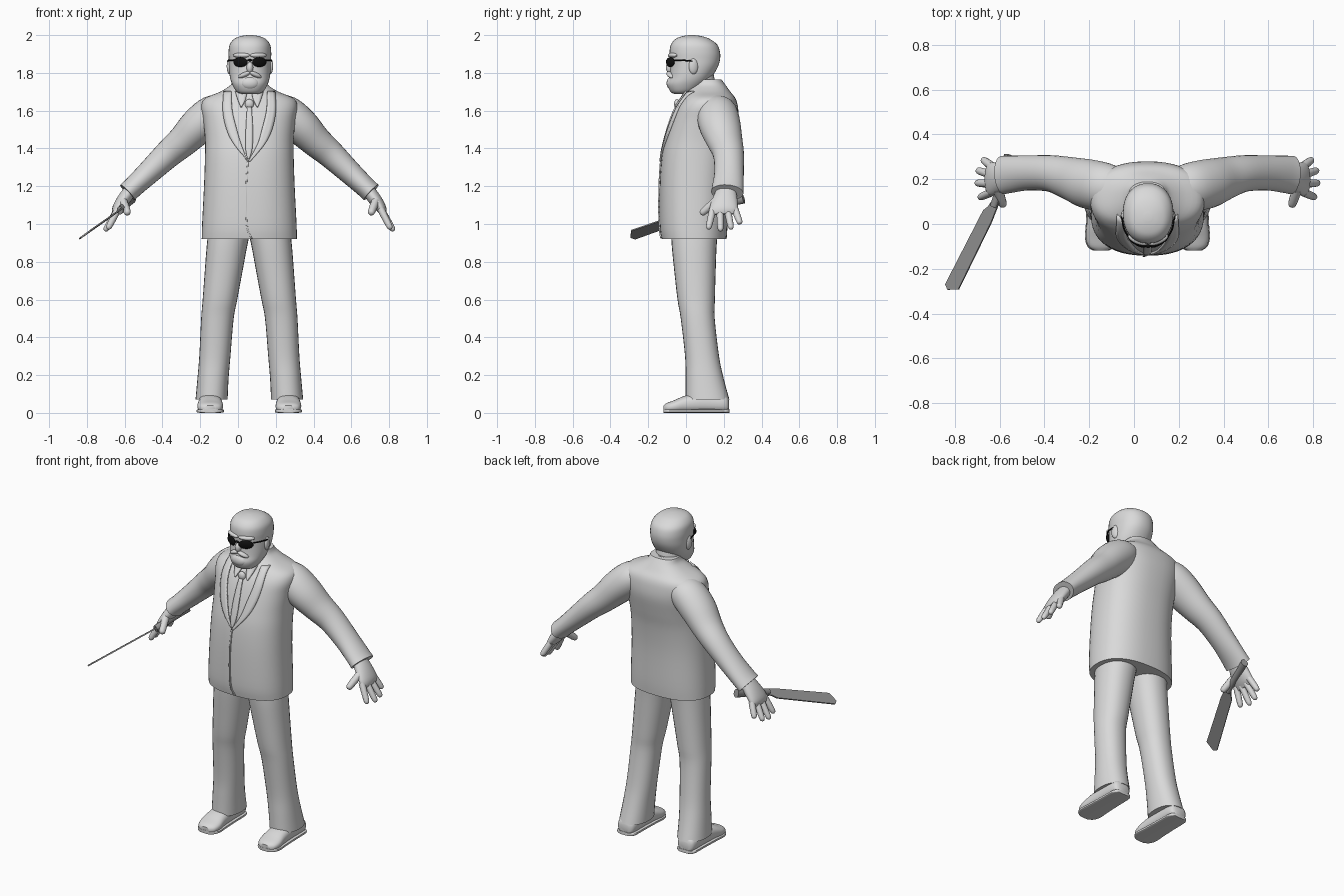
import bpy, bmesh, math
from mathutils import Vector, Matrix

if "Cube" in bpy.data.objects:
    bpy.data.objects.remove(bpy.data.objects["Cube"])

CX = 0.06  # body centre line


def material(name, v):
    m = bpy.data.materials.new(name)
    m.diffuse_color = (v, v, v, 1)
    m.use_nodes = True
    m.node_tree.nodes["Principled BSDF"].inputs["Base Color"].default_value = m.diffuse_color
    return m


GREY = material("light grey", 0.7)
STEEL = material("dark steel", 0.3)
BLACK = material("black", 0.005)


def finish(bm, name, mat, angle=40):
    bmesh.ops.recalc_face_normals(bm, faces=bm.faces)
    me = bpy.data.meshes.new(name)
    bm.to_mesh(me)
    bm.free()
    me.materials.append(mat)
    me.shade_smooth()
    me.set_sharp_from_angle(angle=math.radians(angle))
    ob = bpy.data.objects.new(name, me)
    bpy.context.collection.objects.link(ob)
    return ob


def dense(rows, n=4):
    """Catmull-Rom interpolation between table rows."""
    out = []
    for i in range(len(rows) - 1):
        a, b, c, d = (rows[min(max(i + k, 0), len(rows) - 1)] for k in (-1, 0, 1, 2))
        for j in range(n):
            t = j / n
            out.append([0.5 * (2 * q + (r - p) * t + (2 * p - 5 * q + 4 * r - s) * t * t
                               + (3 * q - p - 3 * r + s) * t ** 3)
                        for p, q, r, s in zip(a, b, c, d)])
    return out + [list(rows[-1])]


def tube(name, rows, side, mat=GREY, axis=None, power=2.0, seg=28, sub=4, floor=None):
    """Loft of rows (x, y, z, radius along side, radius across)."""
    rows = dense(rows, sub)
    pts = [Vector(r[:3]) for r in rows]
    bm = bmesh.new()
    rings = []
    for i, r in enumerate(rows):
        d = Vector(axis) if axis else pts[min(i + 1, len(pts) - 1)] - pts[max(i - 1, 0)]
        d.normalize()
        n = d.cross(Vector(side)).normalized()
        s = n.cross(d)
        ring = []
        for k in range(seg):
            a = 2 * math.pi * k / seg
            c, e = math.cos(a), math.sin(a)
            c = math.copysign(abs(c) ** (2 / power), c)
            e = math.copysign(abs(e) ** (2 / power), e)
            p = pts[i] + s * c * r[3] + n * e * r[4]
            if floor is not None:
                p.z = max(p.z, floor)
            ring.append(bm.verts.new(p))
        rings.append(ring)
    for a, b in zip(rings, rings[1:]):
        for k in range(seg):
            bm.faces.new((a[k], a[(k + 1) % seg], b[(k + 1) % seg], b[k]))
    bm.faces.new(rings[0])
    bm.faces.new(rings[-1])
    return finish(bm, name, mat)


def upright(name, rows, x, **kw):
    """Vertical loft of rows (z, half width, front y, back y)."""
    return tube(name, [(x, (f + b) / 2, z, (b - f) / 2, w) for z, w, f, b in rows],
                (0, 1, 0), axis=(0, 0, 1), **kw)


def blob(name, loc, size, mat=GREY, turn=0, tilt=0):
    bm = bmesh.new()
    bmesh.ops.create_uvsphere(bm, u_segments=20, v_segments=12, radius=1)
    m = (Matrix.Translation(loc) @ Matrix.Rotation(turn, 4, 'Z')
         @ Matrix.Rotation(tilt, 4, 'Y') @ Matrix.Diagonal((*size, 1)))
    bmesh.ops.transform(bm, matrix=m, verts=bm.verts)
    return finish(bm, name, mat)


# jacket body
JACKET = [(.92, .252, -.13, .215), (1.0, .25, -.14, .22), (1.2, .24, -.14, .225),
          (1.35, .235, -.13, .24), (1.45, .235, -.11, .26), (1.55, .245, -.08, .278),
          (1.62, .255, -.05, .275), (1.665, .235, -.02, .262), (1.70, .155, 0, .235),
          (1.735, .10, .03, .21), (1.765, .085, .05, .188)]
upright("jacket", JACKET, CX, power=2.4, seg=48)
FINE = dense(JACKET)


def front_y(dx, z):
    for a, b in zip(FINE, FINE[1:]):
        if a[0] <= z <= b[0]:
            t = (z - a[0]) / (b[0] - a[0])
            _, w, f, k = [p + (q - p) * t for p, q in zip(a, b)]
            u = min(abs(dx) / w, 0.99)
            return (f + k) / 2 - (k - f) / 2 * (1 - u ** 2.4) ** (1 / 2.4)
    return 0


def strip(name, rows, off=.004, thick=.01):
    """Cloth plate of rows (z, left dx, right dx) lying on the jacket front."""
    bm = bmesh.new()
    grid = []
    for z, a, b in dense(rows, 5):
        line = []
        for k in range(4):
            dx = a + (b - a) * k / 3
            line.append(bm.verts.new((CX + dx, front_y(dx, z) - off, z)))
        grid.append(line)
    for p, q in zip(grid, grid[1:]):
        for k in range(3):
            bm.faces.new((p[k], p[k + 1], q[k + 1], q[k]))
    mod = finish(bm, name, GREY).modifiers.new("thickness", 'SOLIDIFY')
    mod.thickness = thick
    mod.offset = 0


# tie and jacket closing edge
strip("tie", [(1.62, -.012, .012), (1.5, -.019, .019), (1.4, -.02, .016), (1.345, -.01, .0)])
blob("tie_knot", (CX, front_y(0, 1.635) - .006, 1.635), (.024, .016, .026))
strip("jacket_edge", [(1.33, -.012, -.004), (1.2, -.02, -.012), (1.05, -.02, -.012),
                      (.97, -.013, -.005), (.925, .008, .016)], off=.002, thick=.008)

# collar and neck
tube("neck", [(CX, .09, 1.66, .08, .078), (CX, .06, 1.82, .08, .08)], (0, 1, 0))
tube("shirt_collar", [(CX, .085, 1.655, .10, .10), (CX, .085, 1.70, .093, .092),
                      (CX, .08, 1.738, .086, .084)], (0, 1, 0), axis=(0, -.35, 1))

for s, tag in ((-1, "right"), (1, "left")):
    # lapels and shirt collar wings
    strip(tag + "_lapel", [(z, s * a, s * b) for z, a, b in (
        (1.70, .095, .135), (1.6, .09, .14), (1.5, .066, .12), (1.42, .042, .08),
        (1.33, -.008 * s, .004))])
    strip(tag + "_collar_wing", [(z, s * a, s * b) for z, a, b in (
        (1.70, .012, .075), (1.66, .02, .062), (1.62, .04, .046))], off=.006)

    # sleeve
    tube(tag + "_sleeve", [(CX + s * d, y, z, a, b) for d, y, z, a, b in (
        (.12, .155, 1.615, .09, .07), (.19, .165, 1.585, .108, .098),
        (.27, .18, 1.52, .11, .098), (.35, .205, 1.44, .095, .084),
        (.43, .225, 1.37, .082, .074), (.53, .228, 1.275, .078, .063),
        (.61, .222, 1.20, .083, .056), (.645, .218, 1.167, .086, .056))], (0, 1, 0))

    # palm, fingers and thumb
    tube(tag + "_palm", [(CX + s * d, y, z, a, b) for d, y, z, a, b in (
        (.625, .215, 1.185, .05, .034), (.665, .207, 1.13, .066, .035),
        (.70, .20, 1.08, .074, .027), (.712, .20, 1.052, .06, .014))], (0, 1, 0))
    for i, (ry, tx, ty, tz) in enumerate(((.258, .735, .288, 1.0), (.219, .76, .24, .972),
                                          (.18, .765, .183, .962), (.142, .75, .118, .972),
                                          (.155, .642, .078, 1.052))):
        thumb = i == 4
        a = Vector((CX + s * (.668 if thumb else .695), ry, 1.12 if thumb else 1.08))
        b = Vector((CX + s * tx, ty, tz))
        r = .021 if thumb else .018
        tube(tag + ("_thumb" if thumb else "_finger_%d" % (i + 1)),
             [(*a.lerp(b, t), r * k, r * k) for t, k in
              ((0, 1.05), (.5, 1), (.85, .88), (.96, .6), (1, .15))],
             (0, 1, 0), seg=12, sub=3)

    # trouser leg: z, inner, outer, front, back
    leg = ((.07, .115, .285, -.002, .23), (.18, .11, .275, -.002, .20),
           (.3, .1, .265, -.005, .175), (.5, .083, .255, -.028, .152),
           (.6, .064, .247, -.045, .153), (.75, .036, .236, -.062, .157),
           (.88, .012, .226, -.075, .162), (.98, -.01, .215, -.08, .17))
    tube(tag + "_trouser_leg", [(CX + s * (i + o) / 2, (f + b) / 2, z, (b - f) / 2, (o - i) / 2)
                                for z, i, o, f, b in leg],
         (0, 1, 0), axis=(0, 0, 1), power=2.2)

    # shoe and sole
    fx = CX + s * .207
    shoe = ((.228, .035, .03, .03), (.205, .048, .056, .048), (.1, .055, .06, .055),
            (0, .046, .064, .046), (-.06, .034, .068, .034), (-.1, .027, .056, .026),
            (-.118, .022, .03, .018))
    tube(tag + "_shoe", [(fx, y, z, a, b) for y, z, a, b in shoe], (1, 0, 0),
         axis=(0, -1, 0), power=2.4, floor=0.008)
    tube(tag + "_sole", [(fx, y * 1.01, .01, a + .004, .01) for y, z, a, b in shoe],
         (1, 0, 0), axis=(0, -1, 0), power=5)

    # ear, brow, moustache
    hx = CX + .003
    blob(tag + "_ear", (hx + s * .108, .04, 1.835), (.014, .026, .042), turn=s * .25)
    blob(tag + "_brow", (hx + s * .045, -.07, 1.893), (.048, .02, .014), turn=s * .4)
    blob(tag + "_moustache", (hx + s * .03, -.083, 1.79), (.036, .018, .013),
         turn=s * .35, tilt=s * .4)

    # sunglasses lens and temple
    blob(tag + "_lens", (hx + s * .05, -.083, 1.857), (.043, .012, .026), BLACK, turn=s * .5)
    tube(tag + "_temple", [(hx + s * .086, -.06, 1.868, .004, .004),
                           (hx + s * .108, -.02, 1.867, .004, .004),
                           (hx + s * .117, .035, 1.862, .004, .004)],
         (0, 0, 1), BLACK, seg=8)

# head with bearded jaw
upright("head", [(1.688, .04, -.06, .0), (1.70, .07, -.082, .05), (1.74, .094, -.098, .105),
                 (1.78, .106, -.087, .138), (1.83, .111, -.083, .168), (1.87, .112, -.084, .18),
                 (1.91, .113, -.087, .18), (1.95, .107, -.08, .165), (1.98, .083, -.055, .125),
                 (1.994, .05, -.02, .085), (2.0, .015, .015, .045)], CX + .003, power=2.2, seg=36)
blob("nose", (CX + .003, -.085, 1.828), (.018, .022, .03))
blob("glasses_bridge", (CX + .003, -.098, 1.867), (.014, .007, .006), BLACK)
blob("chin_beard", (CX + .003, -.075, 1.745), (.05, .028, .035))

# machete: handle through the hand, flat blade with a slanted tip
tube("machete_handle", [(-.625, .08, 1.072, .018, .022), (-.60, .16, 1.095, .017, .021),
                        (-.575, .25, 1.118, .018, .022), (-.56, .305, 1.133, .021, .025)],
     (1, 0, 0), STEEL, seg=14)
start, tip = Vector((-.612, .11, 1.083)), Vector((-.82, -.295, .937))
along = (tip - start).normalized()
across = Vector((.77, -.26, .58))
across = (across - along * across.dot(along)).normalized()
flat = along.cross(across)
bm = bmesh.new()
outline = ((0, -.016), (.05, -.022), (.08, -.036), (.47, -.036), (.484, -.012),
           (.45, .038), (.1, .03), (0, .018))
sides = [[bm.verts.new(start + along * t + across * w + flat * h) for t, w in outline]
         for h in (-.004, .004)]
bm.faces.new(sides[0])
bm.faces.new(sides[1])
for k in range(len(outline)):
    j = (k + 1) % len(outline)
    bm.faces.new((sides[0][k], sides[0][j], sides[1][j], sides[1][k]))
finish(bm, "machete_blade", STEEL, 25)
